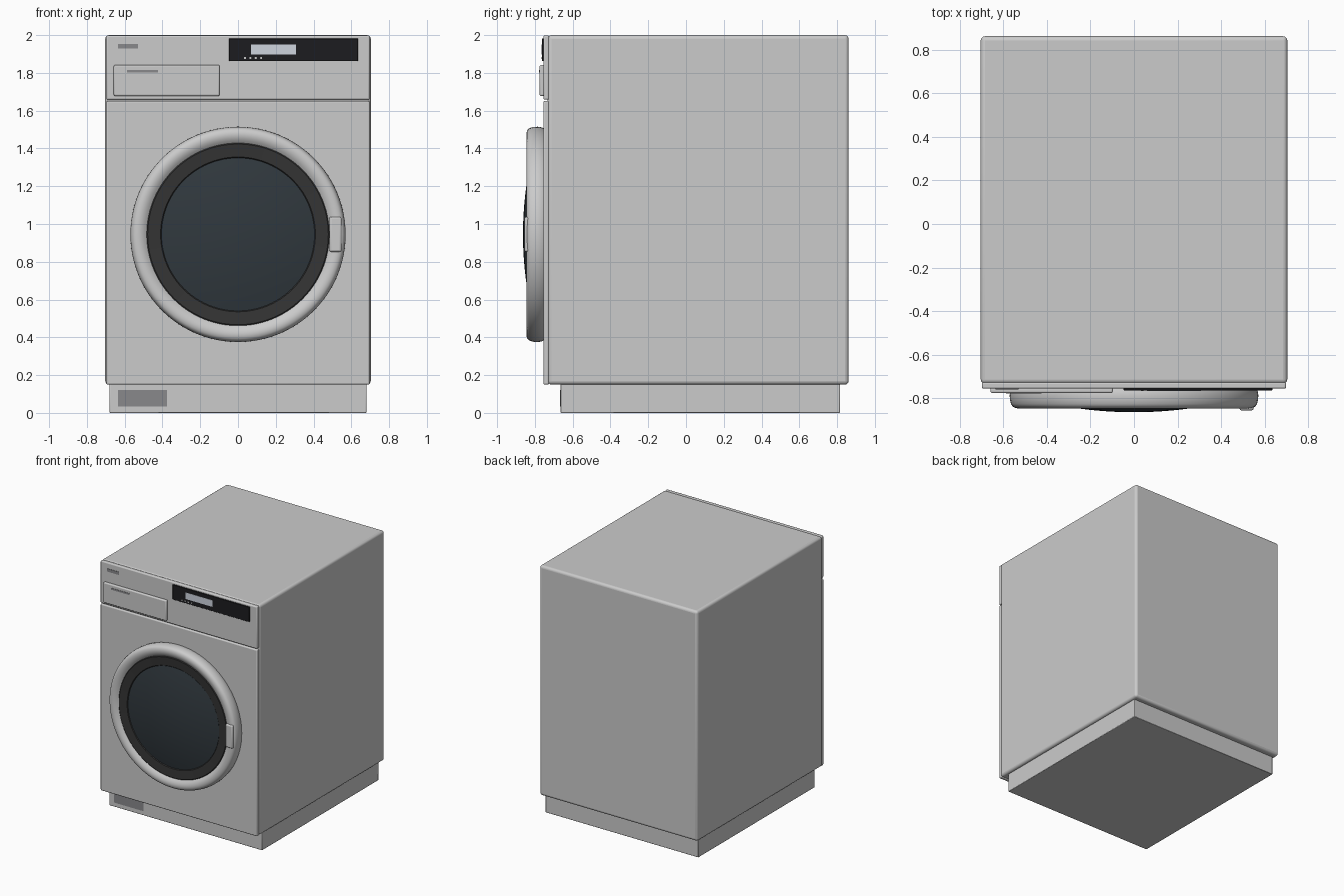
import bpy, bmesh, math
from mathutils import Matrix

if "Cube" in bpy.data.objects:
    bpy.data.objects.remove(bpy.data.objects["Cube"])

DOOR_Z = 0.945


def material(name, color):
    m = bpy.data.materials.new(name)
    m.diffuse_color = (*color, 1)
    m.use_nodes = True
    m.node_tree.nodes["Principled BSDF"].inputs["Base Color"].default_value = m.diffuse_color
    return m


black = material("black_gloss", (0.012, 0.012, 0.014))
rubber = material("dark_seal", (0.035, 0.035, 0.035))
glass = material("dark_glass", (0.03, 0.04, 0.048))
screen = material("pale_screen", (0.62, 0.66, 0.74))
dark_grey = material("dark_grey", (0.25, 0.25, 0.26))
white = material("white", (0.85, 0.85, 0.85))


def finish(name, bm, mat=None, bevel=0, segments=3):
    bmesh.ops.recalc_face_normals(bm, faces=bm.faces)
    mesh = bpy.data.meshes.new(name)
    bm.to_mesh(mesh)
    bm.free()
    ob = bpy.data.objects.new(name, mesh)
    bpy.context.collection.objects.link(ob)
    if mat:
        mesh.materials.append(mat)
    if bevel:
        b = ob.modifiers.new("bevel", 'BEVEL')
        b.width, b.segments = bevel, segments
    bpy.ops.object.select_all(action='DESELECT')
    ob.select_set(True)
    bpy.context.view_layer.objects.active = ob
    bpy.ops.object.shade_smooth_by_angle(angle=math.radians(35))
    return ob


def box(name, x, y, z, mat=None, bevel=0, segments=3):
    """Box given by its (min, max) range on each axis."""
    bm = bmesh.new()
    bmesh.ops.create_cube(bm, size=1)
    for v in bm.verts:
        for i, (lo, hi) in enumerate((x, y, z)):
            v.co[i] = (lo + hi) / 2 + v.co[i] * (hi - lo)
    return finish(name, bm, mat, bevel, segments)


def lathe(name, profile, mat=None, steps=96):
    """Spin (radius, y) points around the door axis."""
    bm = bmesh.new()
    verts = [bm.verts.new((r, y, DOOR_Z)) for r, y in profile]
    edges = [bm.edges.new(p) for p in zip(verts, verts[1:])]
    bmesh.ops.spin(bm, geom=verts + edges, cent=(0, 0, DOOR_Z), axis=(0, 1, 0),
                   angle=math.tau, steps=steps)
    bmesh.ops.remove_doubles(bm, verts=bm.verts, dist=0.0005)
    return finish(name, bm, mat)


# Cabinet, plinth and front panels
box("cabinet", (-0.703, 0.703), (-0.732, 0.861), (0.15, 2.0), bevel=0.02, segments=4)
box("plinth", (-0.68, 0.68), (-0.665, 0.815), (0, 0.16), bevel=0.004, segments=2)
box("lower_front_panel", (-0.697, 0.697), (-0.755, -0.725), (0.15, 1.651), bevel=0.008)
box("upper_front_panel", (-0.697, 0.697), (-0.755, -0.725), (1.658, 1.998), bevel=0.008)
box("filter_flap", (-0.635, -0.375), (-0.668, -0.66), (0.035, 0.122), dark_grey)

# Detergent drawer
box("drawer_front", (-0.658, -0.097), (-0.775, -0.75), (1.678, 1.842), bevel=0.008)
box("drawer_grip_strip", (-0.587, -0.423), (-0.777, -0.77), (1.802, 1.816), dark_grey)
box("blank_trim_plate", (-0.635, -0.53), (-0.758, -0.75), (1.928, 1.952), dark_grey)

# Control panel with screen and indicator dots
box("control_panel", (-0.048, 0.635), (-0.763, -0.75), (1.862, 1.982), black, 0.002, 1)
box("display_screen", (0.07, 0.307), (-0.765, -0.76), (1.898, 1.951), screen)
for i in range(4):
    bm = bmesh.new()
    bmesh.ops.create_cone(
        bm, cap_ends=True, segments=12, radius1=0.006, radius2=0.006, depth=0.005,
        matrix=Matrix.Translation((0.037 + i * 0.0285, -0.763, 1.879))
        @ Matrix.Rotation(math.pi / 2, 4, 'X'))
    finish(f"indicator_dot_{i + 1}", bm, white)

# Door: rim, dark seal ring and domed glass
lathe("door_rim", [(0.475, -0.75), (0.56, -0.75), (0.567, -0.765), (0.57, -0.785),
                   (0.569, -0.805), (0.564, -0.825), (0.558, -0.835), (0.548, -0.842),
                   (0.535, -0.845), (0.524, -0.845), (0.51, -0.842), (0.495, -0.834),
                   (0.48, -0.822), (0.475, -0.75)])
lathe("door_seal_ring", [(0.485, -0.75), (0.485, -0.824), (0.478, -0.829),
                         (0.41, -0.824), (0.40, -0.81), (0.40, -0.75), (0.485, -0.75)], rubber)
dome = [(0.405 * i / 12, -0.863 + 0.044 * (i / 12) ** 2) for i in range(13)]
lathe("door_glass", dome + [(0.405, -0.755), (0, -0.755)], glass)

# Door handle
box("door_handle", (0.484, 0.548), (-0.855, -0.80), (0.853, 1.038), bevel=0.01)
